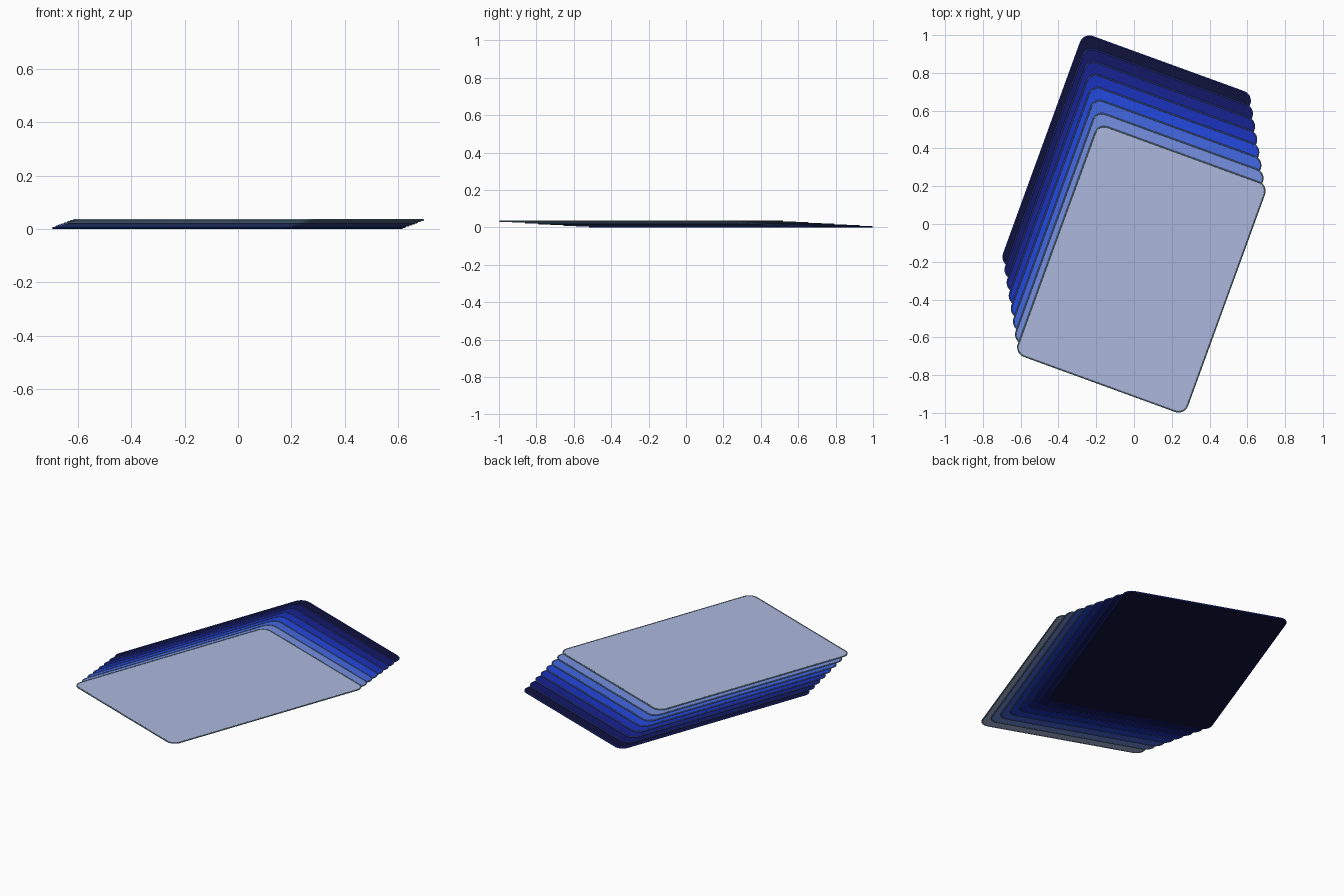
import bpy, bmesh
from math import cos, sin, pi, radians

if "Cube" in bpy.data.objects:
    bpy.data.objects.remove(bpy.data.objects["Cube"])

COUNT = 8
W, H, R = 0.952, 1.29, 0.05      # sheet size and corner radius
RIM = 0.004                      # rim tube radius
THICK = 0.004                    # sheet thickness
STEP = 0.0042                    # height between sheets
ANGLE = radians(-20)

def linear(rgb):
    return [(c / 255 / 12.92) if c < 10 else ((c / 255 + 0.055) / 1.055) ** 2.4 for c in rgb] + [1]

def material(name, rgb):
    m = bpy.data.materials.new(name)
    m.diffuse_color = linear(rgb)
    m.use_nodes = True
    m.node_tree.nodes["Principled BSDF"].inputs["Base Color"].default_value = m.diffuse_color
    return m

def outline(segments=8):
    pts = []
    for k, (sx, sy) in enumerate([(1, 1), (-1, 1), (-1, -1), (1, -1)]):
        for i in range(segments + 1):
            a = (k + i / segments) * pi / 2
            pts.append((sx * (W / 2 - R) + R * cos(a), sy * (H / 2 - R) + R * sin(a)))
    return pts

# flat rounded sheet
def sheet(name, loc, mat):
    bm = bmesh.new()
    face = bm.faces.new([bm.verts.new((x, y, -THICK / 2)) for x, y in outline()])
    ext = bmesh.ops.extrude_face_region(bm, geom=[face])
    bmesh.ops.translate(bm, vec=(0, 0, THICK),
                        verts=[g for g in ext["geom"] if isinstance(g, bmesh.types.BMVert)])
    bmesh.ops.recalc_face_normals(bm, faces=bm.faces)
    me = bpy.data.meshes.new(name)
    bm.to_mesh(me)
    bm.free()
    place(name, me, loc, mat)

# round tube along the sheet's edge
def rim(name, loc, mat):
    cu = bpy.data.curves.new(name, "CURVE")
    cu.dimensions = "3D"
    cu.bevel_depth = RIM
    cu.bevel_resolution = 2
    sp = cu.splines.new("POLY")
    pts = outline()
    sp.points.add(len(pts) - 1)
    for p, (x, y) in zip(sp.points, pts):
        p.co = (x, y, 0, 1)
    sp.use_cyclic_u = True
    place(name, cu, loc, mat)

def place(name, data, loc, mat):
    ob = bpy.data.objects.new(name, data)
    ob.location = loc
    ob.rotation_euler.z = ANGLE
    data.materials.append(mat)
    bpy.context.collection.objects.link(ob)

sheet_colours = [(16, 18, 60), (20, 24, 105), (23, 34, 145), (27, 50, 190),
                 (36, 72, 222), (68, 104, 226), (118, 144, 226), (172, 184, 222)]
rim_low, rim_high = (34, 58, 165), (110, 140, 155)

# stack fanned out from the dark back sheet to the pale front sheet
for i in range(COUNT):
    t = i / (COUNT - 1)
    loc = (-0.039 + 0.078 * t, 0.2395 - 0.479 * t, RIM + STEP * i)
    sheet(f"sheet_{i + 1}", loc, material(f"sheet_colour_{i + 1}", sheet_colours[i]))
    edge = [a + (b - a) * t for a, b in zip(rim_low, rim_high)]
    rim(f"sheet_rim_{i + 1}", loc, material(f"rim_colour_{i + 1}", edge))
